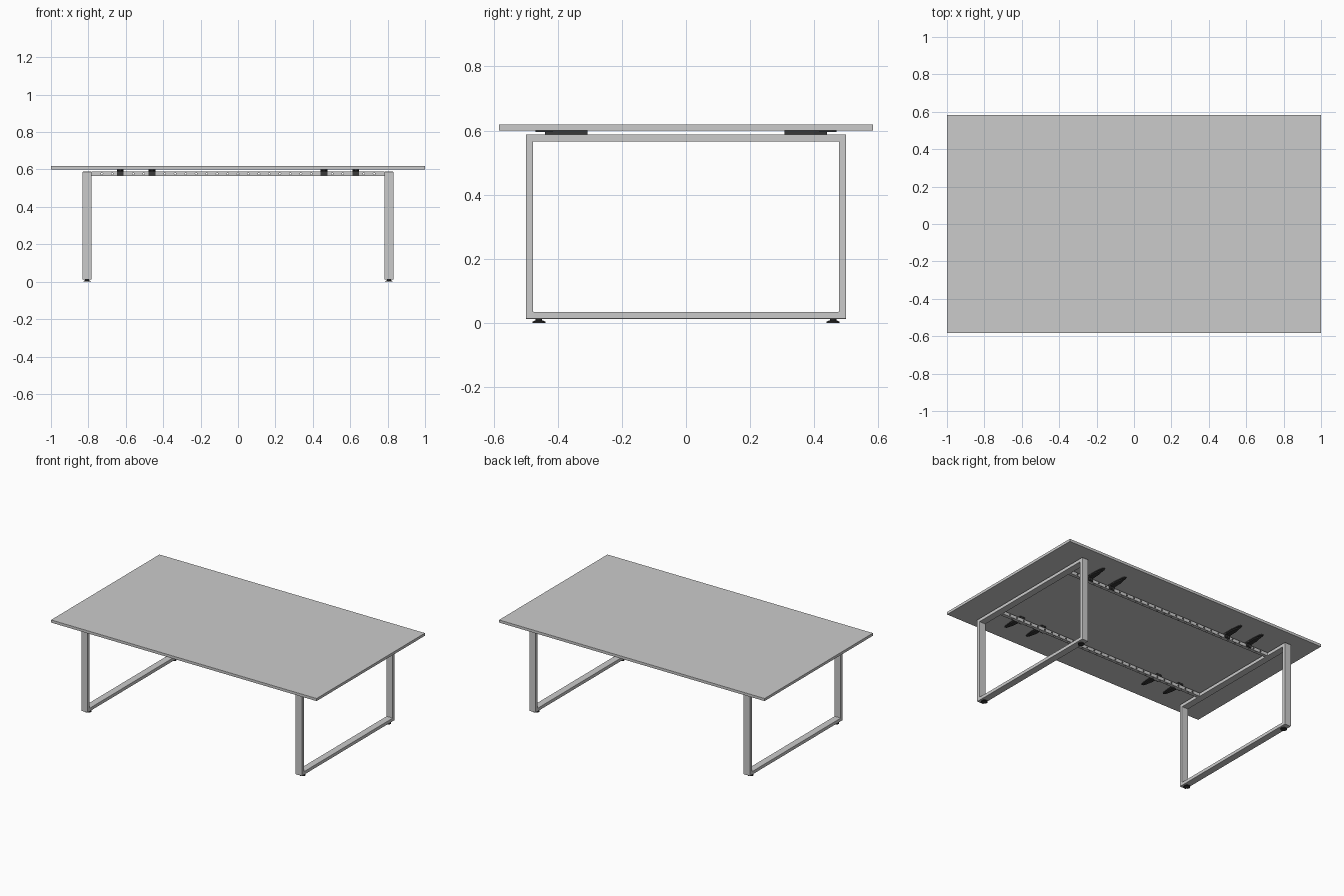
import bpy, bmesh, math
from mathutils import Matrix, Vector

if "Cube" in bpy.data.objects:
    bpy.data.objects.remove(bpy.data.objects["Cube"])

dark = bpy.data.materials.new("dark_plastic")
dark.diffuse_color = (0.04, 0.04, 0.04, 1)
dark.use_nodes = True
dark.node_tree.nodes["Principled BSDF"].inputs["Base Color"].default_value = dark.diffuse_color


def finish(name, bm, mat=None, bevel=0):
    bmesh.ops.recalc_face_normals(bm, faces=bm.faces)
    me = bpy.data.meshes.new(name)
    bm.to_mesh(me)
    bm.free()
    ob = bpy.data.objects.new(name, me)
    bpy.context.collection.objects.link(ob)
    if mat:
        me.materials.append(mat)
    if bevel:
        mod = ob.modifiers.new("soft_edges", 'BEVEL')
        mod.width, mod.segments = bevel, 2
    return ob


def add_box(bm, x0, x1, y0, y1, z0, z1):
    m = Matrix.Translation(((x0 + x1) / 2, (y0 + y1) / 2, (z0 + z1) / 2))
    bmesh.ops.create_cube(bm, size=1, matrix=m @ Matrix.Diagonal((x1 - x0, y1 - y0, z1 - z0, 1)))


def add_cyl(bm, centre, r1, r2, depth, rot=Matrix(), sides=24):
    bmesh.ops.create_cone(bm, cap_ends=True, segments=sides, radius1=r1, radius2=r2,
                          depth=depth, matrix=Matrix.Translation(centre) @ rot)


def add_prism(bm, outline, z0, z1):
    f = bm.faces.new([bm.verts.new((x, y, z0)) for x, y in outline])
    top = bmesh.ops.extrude_face_region(bm, geom=[f])
    vs = [g for g in top["geom"] if isinstance(g, bmesh.types.BMVert)]
    bmesh.ops.translate(bm, verts=vs, vec=(0, 0, z1 - z0))


def rect_ring(bm, x0, x1, y0, y1, z0, z1, t):
    """Rectangular ring in the yz plane, wall t, extruded along x."""
    loops = []
    for x in (x0, x1):
        for d in (0, t):
            loops.append([bm.verts.new((x, y, z)) for y, z in (
                (y0 + d, z0 + d), (y1 - d, z0 + d), (y1 - d, z1 - d), (y0 + d, z1 - d))])
    for a, b in ((0, 1), (1, 3), (3, 2), (2, 0)):
        for i in range(4):
            j = (i + 1) % 4
            bm.faces.new((loops[a][i], loops[a][j], loops[b][j], loops[b][i]))


# Table top
bm = bmesh.new()
add_box(bm, -1, 1, -0.583, 0.583, 0.600, 0.6185)
finish("table_top", bm, bevel=0.001)

# Closed loop leg frames with levelling feet
for side, sx in (("left", -1), ("right", 1)):
    bm = bmesh.new()
    rect_ring(bm, sx * 0.807 - 0.0235, sx * 0.807 + 0.0235, -0.499, 0.499, 0.0125, 0.588, 0.022)
    finish(side + "_leg_frame", bm, bevel=0.0015)
    for end, sy in (("front", -1), ("back", 1)):
        bm = bmesh.new()
        add_cyl(bm, (sx * 0.807, sy * 0.459, 0.0025), 0.020, 0.020, 0.005)
        add_cyl(bm, (sx * 0.807, sy * 0.459, 0.0065), 0.017, 0.011, 0.003)
        add_cyl(bm, (sx * 0.807, sy * 0.459, 0.0105), 0.010, 0.010, 0.005)
        finish(f"{end}_{side}_foot", bm, dark)

# Perforated square-tube rails joining the two frames
for end, sy in (("front", -1), ("back", 1)):
    bm = bmesh.new()
    yc = sy * 0.322
    rect_ring(bm, -0.7835, 0.7835, yc - 0.0115, yc + 0.0115, 0.566, 0.588, 0.002)
    rail = finish(end + "_rail", bm)
    bm = bmesh.new()
    for i in range(27):
        x = (i - 13) * 0.056
        add_cyl(bm, (x, yc, 0.577), 0.005, 0.005, 0.05, Matrix.Rotation(math.pi / 2, 4, 'X'), 12)
    for i in range(26):
        x = (i - 12.5) * 0.056
        add_cyl(bm, (x, yc, 0.577), 0.005, 0.005, 0.05, sides=12)
    cutter = finish(end + "_rail_hole_cutter", bm)
    cutter.hide_render = True
    cutter.hide_set(True)
    mod = rail.modifiers.new("holes", 'BOOLEAN')
    mod.operation, mod.object, mod.solver = 'DIFFERENCE', cutter, 'EXACT'

# Dark brackets clamped to the rails and fixed beneath the top
n = 0
for sy in (-1, 1):
    for x in (-0.63, -0.46, 0.46, 0.63):
        n += 1
        bm = bmesh.new()
        plate = [(-0.018, 0.307), (0.018, 0.307), (0.018, 0.40), (0.012, 0.455),
                 (0.006, 0.469), (-0.006, 0.469), (-0.012, 0.455), (-0.018, 0.40)]
        add_prism(bm, plate, 0.595, 0.600)
        body = [(-0.018, 0.308), (0.018, 0.308), (0.015, 0.40), (0.006, 0.44),
                (-0.006, 0.44), (-0.015, 0.40)]
        add_prism(bm, body, 0.588, 0.595)
        add_box(bm, -0.018, 0.018, 0.334, 0.341, 0.567, 0.589)
        add_cyl(bm, (0, 0.342, 0.577), 0.007, 0.007, 0.006,
                Matrix.Rotation(math.pi / 2, 4, 'X'), 12)
        bmesh.ops.transform(bm, matrix=Matrix.Translation((x, 0, 0)) @ Matrix.Diagonal((1, sy, 1, 1)),
                            verts=bm.verts)
        finish(f"top_bracket_{n}", bm, dark)
